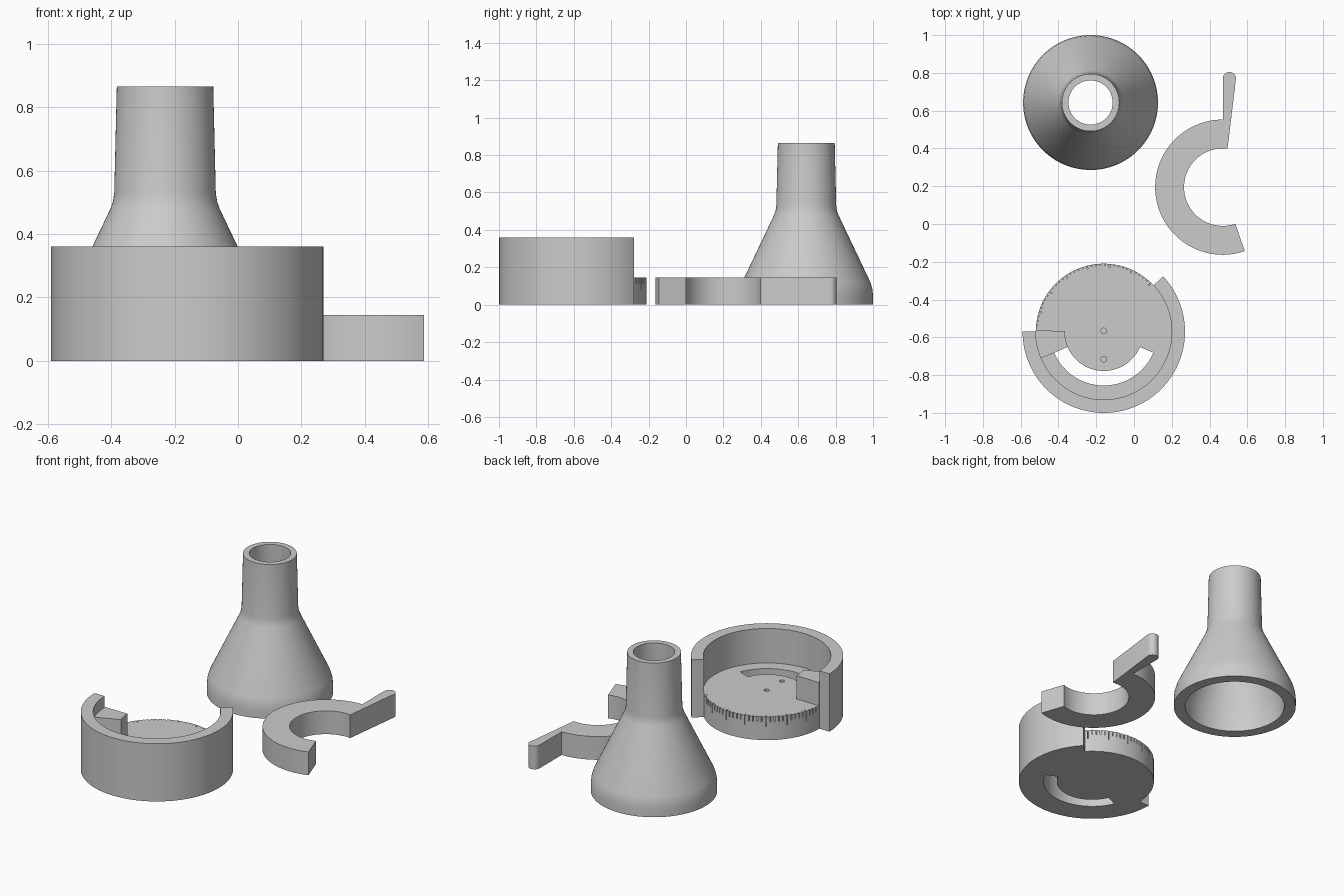
import bpy, bmesh
from math import sin, cos, radians, tau
from mathutils import Matrix, Vector

cube = bpy.data.objects.get("Cube")
if cube:
    bpy.data.objects.remove(cube)

grey = bpy.data.materials.new("plain grey")
grey.use_nodes = True
colour = (0.6, 0.6, 0.6, 1)
grey.diffuse_color = colour
grey.node_tree.nodes["Principled BSDF"].inputs["Base Color"].default_value = colour

T = 0.145                     # plate thickness
DIAL = Vector((-0.16, -0.57))
LEVER = Vector((0.47, 0.195))
FUNNEL = (-0.23, 0.643, 0)


def arc(c, r, a0, a1, n=64):
    """Points on an arc, angles in degrees."""
    angles = [radians(a0 + (a1 - a0) * i / n) for i in range(n + 1)]
    return [(c[0] + r * cos(a), c[1] + r * sin(a)) for a in angles]


def sector(c, r0, r1, a0, a1):
    return arc(c, r1, a0, a1) + arc(c, r0, a1, a0)


def make(name, bm):
    bmesh.ops.recalc_face_normals(bm, faces=bm.faces)
    me = bpy.data.meshes.new(name)
    bm.to_mesh(me)
    bm.free()
    me.materials.append(grey)
    ob = bpy.data.objects.new(name, me)
    bpy.context.collection.objects.link(ob)
    return ob


def prism(name, outline, z0, z1):
    bm = bmesh.new()
    face = bm.faces.new([bm.verts.new((x, y, z0)) for x, y in outline])
    ext = bmesh.ops.extrude_face_region(bm, geom=[face])["geom"]
    top = [v for v in ext if isinstance(v, bmesh.types.BMVert)]
    bmesh.ops.translate(bm, verts=top, vec=(0, 0, z1 - z0))
    return make(name, bm)


def cut(ob, cutters):
    """Subtract the cutters and keep the result as the mesh."""
    for c in cutters:
        c.hide_render = True
        mod = ob.modifiers.new("cut", 'BOOLEAN')
        mod.operation, mod.solver, mod.object = 'DIFFERENCE', 'EXACT', c
    deps = bpy.context.evaluated_depsgraph_get()
    me = bpy.data.meshes.new_from_object(ob.evaluated_get(deps))
    ob.modifiers.clear()
    ob.data = me
    for c in cutters:
        bpy.data.objects.remove(c)


def smooth(ob):
    bpy.ops.object.select_all(action='DESELECT')
    ob.select_set(True)
    bpy.context.view_layer.objects.active = ob
    bpy.ops.object.shade_smooth_by_angle(angle=radians(30))


# Funnel: closed wall profile spun around its axis
profile = [(0.357, 0), (0.357, 0.05), (0.353, 0.085), (0.343, 0.12),
           (0.172, 0.48), (0.164, 0.503), (0.16, 0.53), (0.152, 0.865),
           (0.117, 0.865), (0.122, 0.53), (0.13, 0.49), (0.29, 0.12), (0.29, 0)]
bm = bmesh.new()
verts = [bm.verts.new((r, 0, z)) for r, z in profile]
edges = [bm.edges.new((a, b)) for a, b in zip(verts, verts[1:] + verts[:1])]
bmesh.ops.spin(bm, geom=verts + edges, axis=(0, 0, 1), cent=(0, 0, 0),
               angle=tau, steps=96, use_merge=True)
bmesh.ops.remove_doubles(bm, verts=bm.verts, dist=1e-4)
funnel = make("funnel", bm)
funnel.location = FUNNEL

# Dial base: disc with a curved slot, two pin holes and rim graduations
dial = prism("dial_base", arc(DIAL, 0.36, 0, 357.5, 143), 0, T)
slot = prism("slot_cutter", sector(DIAL, 0.208, 0.285, 203, 337), -0.1, 0.3)
holes = [prism("hole_cutter", arc(DIAL + Vector((0, y)), 0.015, 0, 345, 23), 0.09, 0.3)
         for y in (0.004, -0.146)]
bm = bmesh.new()
for i in range(34):
    major = i % 5 == 0
    depth, length = (0.018, 0.06) if major else (0.009, 0.032)
    box = (Matrix.Translation((*DIAL, T)) @ Matrix.Rotation(radians(46 + 3.9 * i), 4, 'Z')
           @ Matrix.Translation((0.36, 0, 0)) @ Matrix.Diagonal((2 * depth, 0.005, 2 * length, 1)))
    bmesh.ops.create_cube(bm, size=1, matrix=box)
cut(dial, [slot, make("tick_cutter", bm)] + holes)

# Dial guard wall and the stop block on its end
wall = prism("dial_wall", sector(DIAL, 0.36, 0.43, 180, 403), 0, 0.36)
stop = prism("stop_block", sector(DIAL, 0.206, 0.361, 179, 203), T, 2 * T)

# Lever: crescent running into a tapered, round-tipped handle
outline = (arc(LEVER, 0.205, 83, 289) + arc(LEVER, 0.358, 289, 90)
           + arc((0.505, 0.77), 0.035, 180, 0, 16))
lever = prism("lever", outline, 0, T)

for ob in (funnel, dial, wall, stop, lever):
    smooth(ob)
